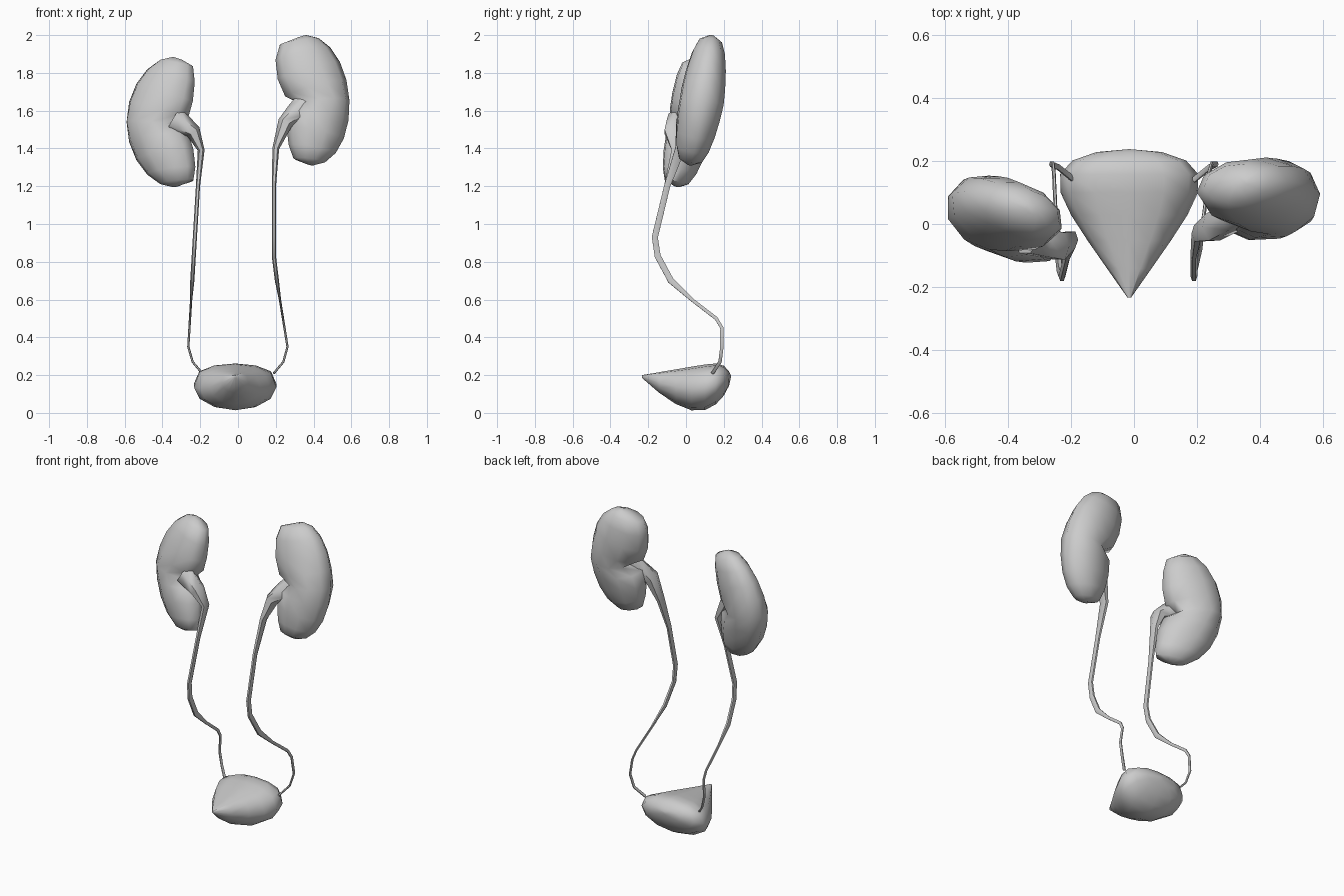
import bpy, bmesh
from math import sin, cos, pi, tau, radians, sqrt
from mathutils import Vector

cube = bpy.data.objects.get("Cube")
if cube:
    bpy.data.objects.remove(cube)

shade = 0.6
colour = (shade, shade, shade, 1)
grey = bpy.data.materials.new("plain grey")
grey.use_nodes = True
grey.diffuse_color = colour
grey.node_tree.nodes["Principled BSDF"].inputs["Base Color"].default_value = colour


def loft(name, sections, sides, crown=1):
    """Skin elliptical rings (centre, two half axes); a crown below one squares the upper half."""
    def rise(t):
        return sin(t) if sin(t) < 0 else sin(t) ** crown

    bm = bmesh.new()
    rings = []
    turns = [tau * i / sides for i in range(sides)]
    for centre, across, along in sections:
        rings.append([bm.verts.new(centre + across * cos(t) + along * rise(t)) for t in turns])
    for lower, upper in zip(rings, rings[1:]):
        for i in range(sides):
            j = (i + 1) % sides
            bm.faces.new((lower[i], lower[j], upper[j], upper[i]))
    bm.faces.new(rings[0])
    bm.faces.new(rings[-1])
    bmesh.ops.recalc_face_normals(bm, faces=bm.faces)
    mesh = bpy.data.meshes.new(name)
    bm.to_mesh(mesh)
    bm.free()
    mesh.materials.append(grey)
    part = bpy.data.objects.new(name, mesh)
    bpy.context.collection.objects.link(part)
    bpy.ops.object.select_all(action='DESELECT')
    part.select_set(True)
    bpy.context.view_layer.objects.active = part
    bpy.ops.object.shade_smooth_by_angle(angle=radians(60))


def kidney(name, side, middle, shear, curl, lobe, lobe_change, lean, twist, thickness):
    """Bean whose rings fan around the hilum, from the top pole to the bottom pole."""
    def place(x, rise):
        return Vector((
            side * (x + shear * rise - curl * rise * rise),
            middle.y + lean * rise + twist * (x - 0.4),
            middle.z + rise,
        ))

    face_direction = Vector((-side * twist, 1, -lean)).normalized()
    sections = []
    steps = 10
    for i in range(steps + 1):
        t = pi * i / steps
        # The outer edge is a half ellipse; the inner edge has two lobes and a notch
        outer = place(0.38 + 0.21 * sin(t), 0.345 * cos(t))
        bulge = (lobe + lobe_change * cos(t)) * abs(sin(2 * t)) ** 0.6
        inner = place(0.33 - bulge, 0.33 * cos(t) * abs(cos(t)) ** 0.8 - 0.02 * sin(t))
        depth = thickness * (0.15 + 0.85 * abs(sin(t)) ** 0.7)
        sections.append(((inner + outer) / 2, (outer - inner) / 2, face_direction * depth))
    loft(name, sections, 10)


def ureter(name, side, hilum, bend, start, flare, flare_top):
    """Funnel at the hilum, narrowing into a thin tube that winds down to the bladder."""
    neck = (hilum + bend) / 2 + Vector((-0.03, -0.02, 0.02))
    points = [hilum, hilum.lerp(neck, 0.5), neck, bend]
    widths = [0.07, 0.058, 0.04, 0.018]
    # Depth and height of the tube; it flares outwards as it goes down
    for y, z in ((-0.1, 1.2), (-0.165, 0.93), (-0.15, 0.83), (-0.08, 0.7),
                 (0.03, 0.6), (0.16, 0.5), (0.19, 0.45), (0.19, 0.35)):
        points.append(Vector((start + flare * max(0, flare_top - z), y, z)))
        widths.append(0.011 if z > 0.6 else 0.006)
    for x, y, z in ((0.24, 0.18, 0.27), (0.19, 0.14, 0.21)):
        points.append(Vector((x, y, z)))
        widths.append(widths[-1])

    points = [Vector((side * p.x, p.y, p.z)) for p in points]
    sections = []
    for i, (point, width) in enumerate(zip(points, widths)):
        before = points[max(i - 1, 0)]
        after = points[min(i + 1, len(points) - 1)]
        direction = (after - before).normalized()
        across = Vector((0, 1, 0)).cross(direction).normalized()
        depth = min(width * 1.7, 0.05)
        sections.append((point, across * width, direction.cross(across) * depth))
    loft(name, sections, 6)


def bladder(name):
    """Teardrop pointing forwards, with a flat sloping roof and a rounded back."""
    sections = []
    steps = 8
    for i in range(steps + 1):
        s = sin(pi / 2 * i / steps)
        width = 0.006 + 0.33 * s * sqrt(max(0, 1 - s ** 5))
        roof = 0.2 + 0.08 * s * (1 - s ** 14)
        floor = 0.185 - 0.175 * abs(sin(pi * s ** 1.5)) ** 0.6
        sections.append((
            Vector((-0.015, -0.233 + 0.47 * s, (roof + floor) / 2)),
            Vector((width, 0, 0)),
            Vector((0, 0, (roof - floor) / 2)),
        ))
    loft(name, sections, 12, crown=0.7)


# Left side sits higher; the right kidney is turned outwards and hangs lower
kidney("left_kidney", side=1, middle=Vector((0, 0.08, 1.655)), shear=-0.05, curl=0,
       lobe=0.1, lobe_change=0.03, lean=0.17, twist=0.08, thickness=0.12)
kidney("right_kidney", side=-1, middle=Vector((0, 0.015, 1.54)), shear=0, curl=0.3,
       lobe=0.09, lobe_change=0, lean=0.15, twist=0.38, thickness=0.115)

ureter("left_ureter", side=1, hilum=Vector((0.36, 0.05, 1.63)),
       bend=Vector((0.2, -0.03, 1.4)), start=0.19, flare=0.16, flare_top=0.8)
ureter("right_ureter", side=-1, hilum=Vector((0.34, -0.05, 1.55)),
       bend=Vector((0.195, -0.05, 1.39)), start=0.2, flare=0.06, flare_top=1.4)

bladder("bladder")
